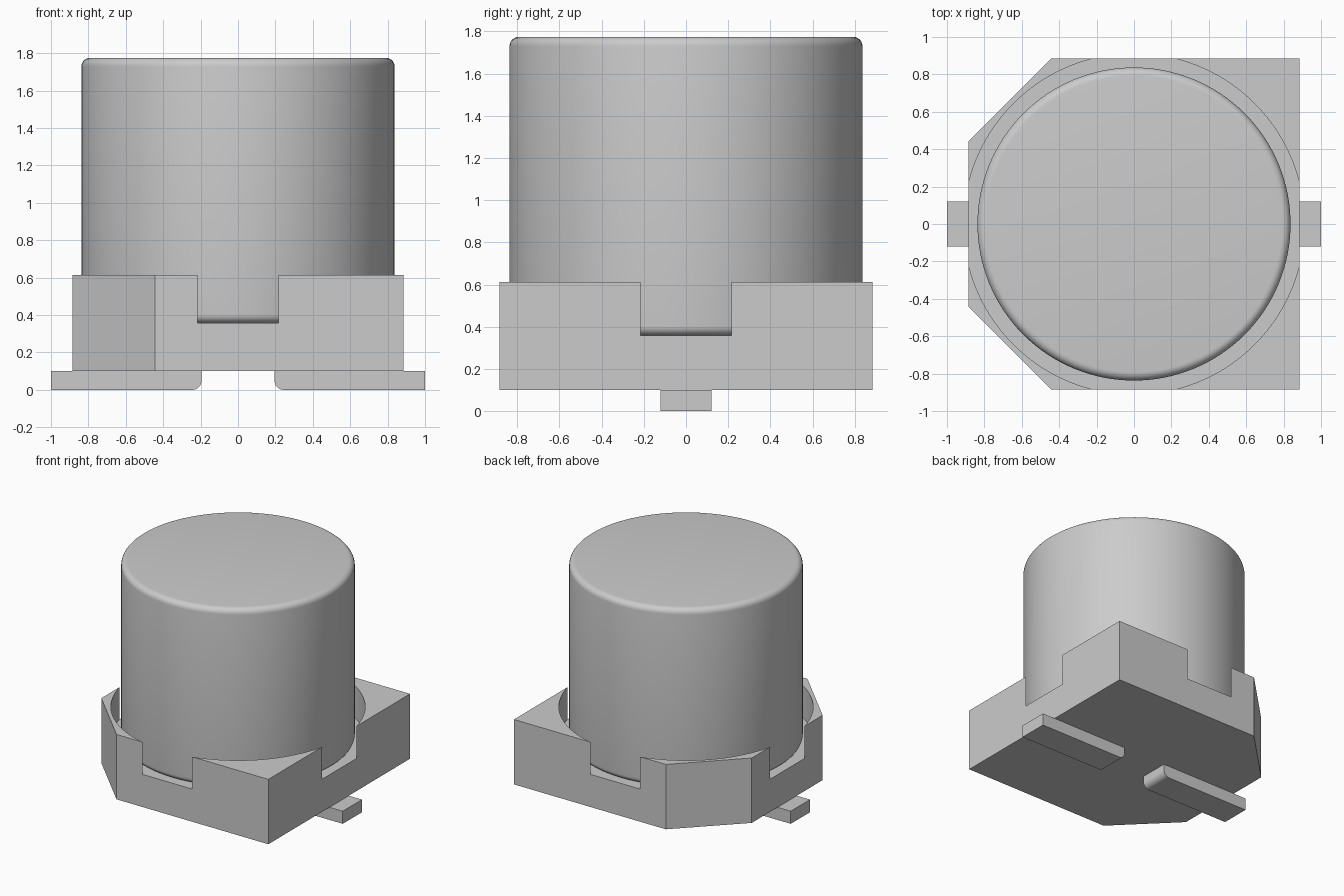
import bpy, bmesh, math

if "Cube" in bpy.data.objects:
    bpy.data.objects.remove(bpy.data.objects["Cube"], do_unlink=True)

# One plain grey for every part
grey = bpy.data.materials.new("plain grey")
grey.use_nodes = True
COLOUR = (0.6, 0.6, 0.6, 1)
grey.diffuse_color = COLOUR
grey.node_tree.nodes["Principled BSDF"].inputs["Base Color"].default_value = COLOUR

HALF, CUT = 0.885, 0.443            # base half width, start of cut corners
BASE_Z, FLOOR_Z, RIM_Z, TOP_Z = 0.1, 0.358, 0.613, 1.775
CAN_R, POCKET_R, FILLET = 0.837, 0.911, 0.045


def add_object(name, bm):
    bmesh.ops.recalc_face_normals(bm, faces=bm.faces)
    mesh = bpy.data.meshes.new(name)
    bm.to_mesh(mesh)
    bm.free()
    mesh.materials.append(grey)
    obj = bpy.data.objects.new(name, mesh)
    bpy.context.collection.objects.link(obj)
    return obj


def extrude(name, points, offset):
    """Closed prism from an outline of 3D points."""
    bm = bmesh.new()
    face = bm.faces.new([bm.verts.new(p) for p in points])
    result = bmesh.ops.extrude_face_region(bm, geom=[face])
    verts = [v for v in result["geom"] if isinstance(v, bmesh.types.BMVert)]
    bmesh.ops.translate(bm, verts=verts, vec=offset)
    return add_object(name, bm)


def cylinder(name, radius, low, high):
    bm = bmesh.new()
    bmesh.ops.create_cone(bm, cap_ends=True, segments=128, radius1=radius,
                          radius2=radius, depth=high - low)
    bmesh.ops.translate(bm, verts=bm.verts, vec=(0, 0, (low + high) / 2))
    return add_object(name, bm)


def shade(obj):
    bpy.ops.object.select_all(action="DESELECT")
    obj.select_set(True)
    bpy.context.view_layer.objects.active = obj
    bpy.ops.object.shade_smooth_by_angle(angle=math.radians(30))


# Base plate with two cut corners on the -x side
outline = [(HALF, -HALF), (HALF, HALF), (-CUT, HALF),
           (-HALF, CUT), (-HALF, -CUT), (-CUT, -HALF)]
base = extrude("base", [(x, y, BASE_Z) for x, y in outline], (0, 0, RIM_Z - BASE_Z))

# Round pocket, wide enough to open a slot in the middle of each side
cutter = cylinder("pocket_cutter", POCKET_R, FLOOR_Z, RIM_Z + 0.2)
pocket = base.modifiers.new("pocket", "BOOLEAN")
pocket.operation = "DIFFERENCE"
pocket.solver = "EXACT"
pocket.object = cutter
bpy.context.view_layer.objects.active = base
bpy.ops.object.modifier_apply(modifier=pocket.name)
bpy.data.objects.remove(cutter, do_unlink=True)
shade(base)

# Can with rounded top and bottom edges
can = cylinder("can", CAN_R, FLOOR_Z, TOP_Z)
bm = bmesh.new()
bm.from_mesh(can.data)
rims = [e for e in bm.edges if abs(e.verts[0].co.z - e.verts[1].co.z) < 0.001]
bmesh.ops.bevel(bm, geom=rims, offset=FILLET, segments=6, profile=0.5, affect="EDGES")
bm.to_mesh(can.data)
bm.free()
shade(can)

# Flat terminals, rounded at the inner lower edge
INNER, BEND, LEG_Y = 0.195, 0.05, 0.12
arc = [math.radians(180 + 90 * i / 6) for i in range(7)]
profile = [(1, 0), (1, BASE_Z), (INNER, BASE_Z)]
profile += [(INNER + BEND + BEND * math.cos(a), BEND + BEND * math.sin(a)) for a in arc]
for name, side in (("left_terminal", 1), ("right_terminal", -1)):
    leg = extrude(name, [(side * x, -LEG_Y, z) for x, z in profile], (0, 2 * LEG_Y, 0))
    shade(leg)
